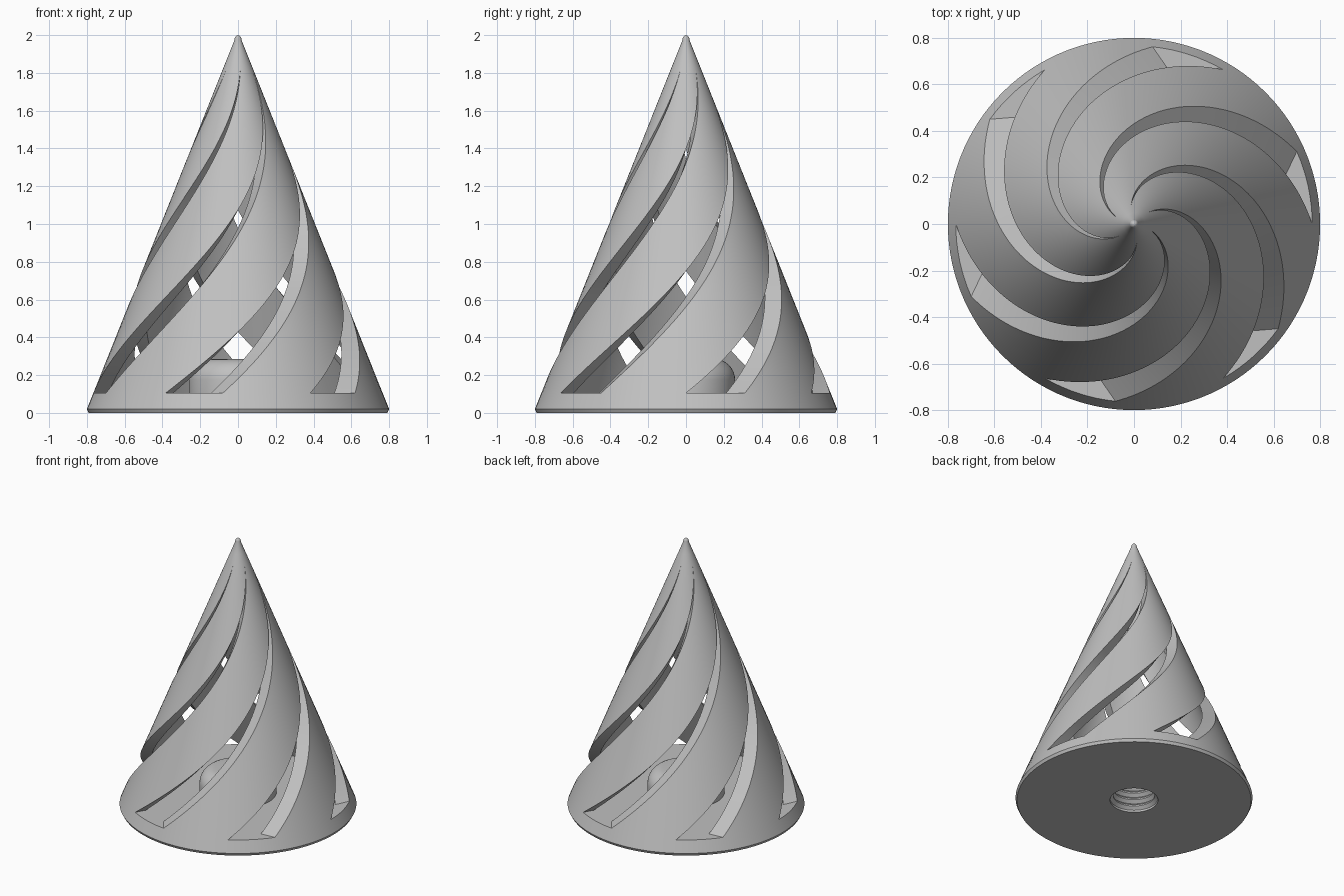
import bpy
import bmesh
from math import radians, sin, cos, pi

if "Cube" in bpy.data.objects:
    bpy.data.objects.remove(bpy.data.objects["Cube"])

SLOTS = 6
FLOOR, TOP = 0.105, 1.83      # height range of the spiral slots
WALL = 0.08                   # horizontal shell thickness
STEPS = 72                    # rows along each rib

gray = bpy.data.materials.new("warm_gray")
gray.use_nodes = True
color = (0.53, 0.53, 0.53, 1)
gray.diffuse_color = color
gray.node_tree.nodes["Principled BSDF"].inputs["Base Color"].default_value = color

bm = bmesh.new()


def cone_radius(z):
    return 0.4 * (2.02 - z)


def point(r, degrees, z):
    a = radians(degrees)
    return (r * cos(a), r * sin(a), z)


def spread(a, b, n):
    return [a + (b - a) * i / n for i in range(n + 1)]


def loft(rows):
    """Skin a grid of points given as equally long rows."""
    grid = [[bm.verts.new(p) for p in row] for row in rows]
    for lower, upper in zip(grid, grid[1:]):
        for i in range(len(lower) - 1):
            bm.faces.new((lower[i], lower[i + 1], upper[i + 1], upper[i]))


def lathe(profile, angles):
    loft([[point(r, a, z) for a in angles] for r, z in profile])


def rib_section(t, k):
    """Outer and inner arcs of one rib at slot fraction t."""
    z = FLOOR + (TOP - FLOOR) * t
    start, end = 24 + 136 * t + 60 * k, 60 + 160 * t + 60 * k
    undercut = 6 * (1 - t)
    r = cone_radius(z)
    outer = [point(r, a, z) for a in spread(start, end, 12)]
    inner = [point(max(r - WALL, 0), a, z) for a in spread(start - undercut, end, 12)]
    return outer, inner


floor_r = cone_radius(FLOOR)
for k in range(SLOTS):
    # Twisted rib between two slots, closed around its outer and inner faces
    sections = [rib_section(t, k) for t in spread(0, 1, STEPS)]
    loft([outer for outer, inner in sections])
    loft([inner for outer, inner in sections])
    for end in (0, -1):
        loft([(outer[end], inner[end]) for outer, inner in sections])

    # Slot floor and the inside floor up to the boss
    slot_outer = spread(60 * k, 60 * k + 24, 8)
    slot_inner = spread(60 * k, 60 * k + 18, 8)
    rib_inner = spread(60 * k + 18, 60 * k + 60, 12)
    loft([[point(floor_r, a, FLOOR) for a in slot_outer],
          [point(floor_r - WALL, a, FLOOR) for a in slot_inner]])
    ring = slot_inner + rib_inner[1:]
    boss_angles = spread(60 * k, 60 * k + 60, 20)
    loft([[point(floor_r - WALL, a, FLOOR) for a in ring],
          [point(0.26, a, FLOOR) for a in boss_angles]])

# Rounded boss over the threaded hole
around = spread(0, 360, 120)
fillet = [(0.15 + 0.11 * cos(a), 0.175 + 0.11 * sin(a)) for a in spread(0, pi / 2, 8)]
lathe([(0.26, FLOOR)] + fillet + [(0, 0.285)], around)

# Base rim, underside and threaded bore
thread = []
for i in range(4):
    z = 0.015 + 0.05 * i
    thread += [(0.162, z), (0.14, z + 0.02), (0.14, z + 0.03)]
lathe([(floor_r, FLOOR), (0.8, 0.02), (0.79, 0), (0.162, 0)]
      + thread + [(0.14, 0.24), (0, 0.24)], around)

# Solid rounded tip
tip_z = 1.972
tip_r = cone_radius(tip_z)
nose = [(tip_r * cos(a), tip_z + (2 - tip_z) * sin(a)) for a in spread(0, pi / 2, 6)]
nose[-1] = (0, 2)
lathe([(cone_radius(TOP), TOP), (cone_radius(1.9), 1.9)] + nose, spread(160, 520, 72))

# Weld the patches into one shell
bmesh.ops.remove_doubles(bm, verts=bm.verts, dist=0.0001)
bmesh.ops.recalc_face_normals(bm, faces=bm.faces)
mesh = bpy.data.meshes.new("spiral_cone")
bm.to_mesh(mesh)
bm.free()
mesh.materials.append(gray)
cone = bpy.data.objects.new("spiral_cone", mesh)
bpy.context.collection.objects.link(cone)

bpy.ops.object.select_all(action="DESELECT")
cone.select_set(True)
bpy.context.view_layer.objects.active = cone
bpy.ops.object.shade_smooth_by_angle(angle=radians(30))
